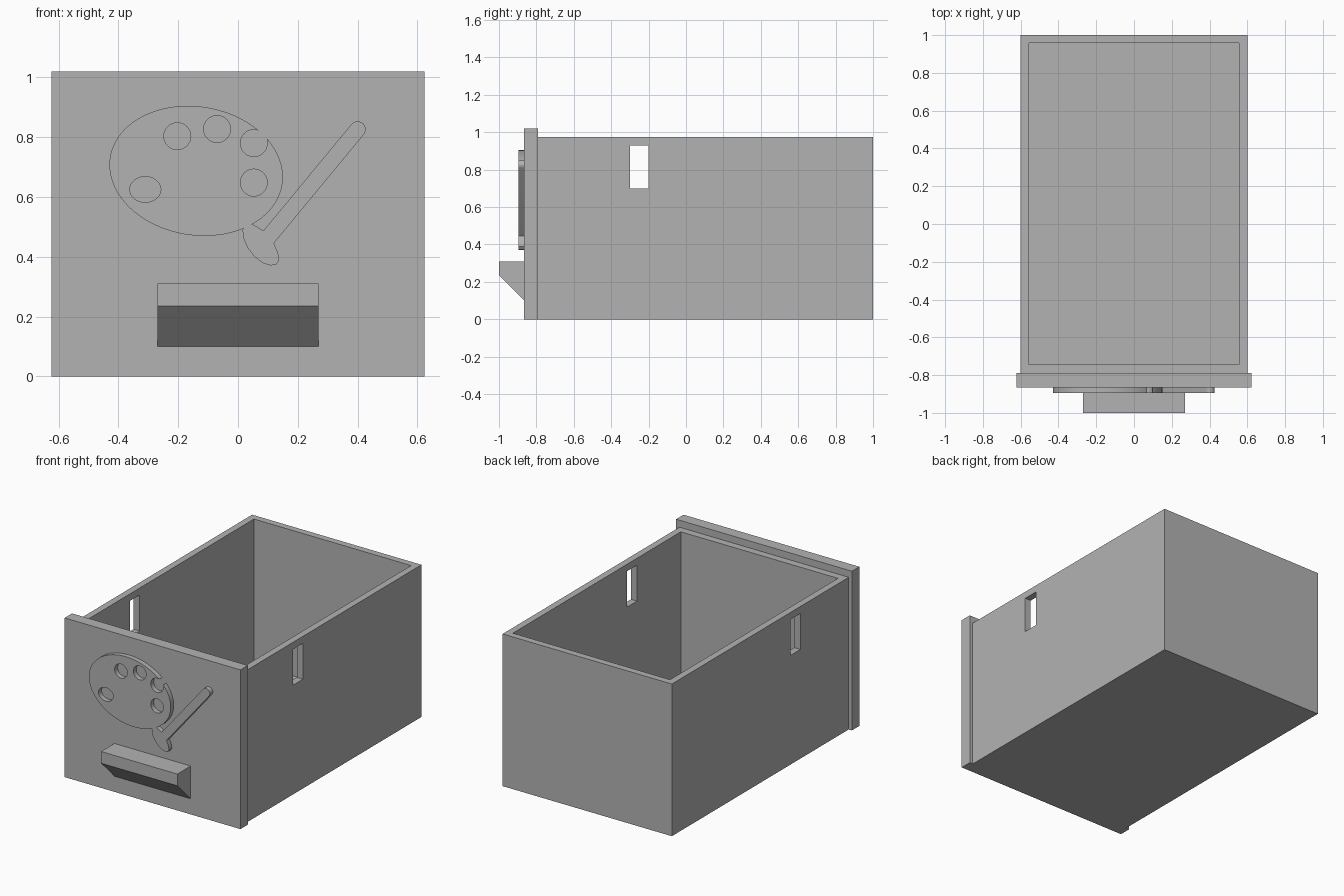
import bpy
import bmesh
from math import cos, sin, pi, radians
from mathutils import Vector

cube = bpy.data.objects.get("Cube")
if cube:
    bpy.data.objects.remove(cube, do_unlink=True)

# Single plain material
GREY = 0.45
grey = bpy.data.materials.new("plain grey")
grey.use_nodes = True
grey.diffuse_color = (GREY, GREY, GREY, 1)
grey.node_tree.nodes["Principled BSDF"].inputs["Base Color"].default_value = (GREY, GREY, GREY, 1)


def prism(name, outline, direction):
    """Extrude a closed outline of 3D points along a direction."""
    bm = bmesh.new()
    face = bm.faces.new([bm.verts.new(p) for p in outline])
    moved = bmesh.ops.extrude_face_region(bm, geom=[face])["geom"]
    bmesh.ops.translate(bm, vec=Vector(direction),
                        verts=[v for v in moved if isinstance(v, bmesh.types.BMVert)])
    bmesh.ops.recalc_face_normals(bm, faces=bm.faces)
    mesh = bpy.data.meshes.new(name)
    bm.to_mesh(mesh)
    bm.free()
    mesh.materials.append(grey)
    obj = bpy.data.objects.new(name, mesh)
    bpy.context.collection.objects.link(obj)
    return obj


def box(name, x, y, z):
    base = [(x[0], y[0], z[0]), (x[1], y[0], z[0]), (x[1], y[1], z[0]), (x[0], y[1], z[0])]
    return prism(name, base, (0, 0, z[1] - z[0]))


def combine(target, other, operation):
    """Apply a boolean and remove the helper."""
    mod = target.modifiers.new(operation.lower(), 'BOOLEAN')
    mod.operation = operation
    mod.solver = 'EXACT'
    mod.object = other
    bpy.context.view_layer.objects.active = target
    bpy.ops.object.modifier_apply(modifier=mod.name)
    bpy.data.objects.remove(other, do_unlink=True)


def ellipse(cx, cz, rx, rz, skew=0, n=32):
    return [(cx + rx * cos(2 * pi * i / n), cz + rz * sin(2 * pi * i / n - skew)) for i in range(n)]


PANEL_BACK, PANEL_FRONT, RELIEF_FRONT = -0.79, -0.865, -0.895


def relief(name, points, extra=0):
    """Raised plate on the panel; extra lengthens it at both ends for cutting."""
    outline = [(x, PANEL_FRONT + extra, z) for x, z in points]
    return prism(name, outline, (0, RELIEF_FRONT - PANEL_FRONT - 2 * extra, 0))


# Open drawer box with a slot through both side walls
body = box("drawer_box", (-0.6, 0.6), (PANEL_BACK, 1), (0, 0.975))
combine(body, box("cavity", (-0.557, 0.557), (-0.743, 0.957), (0.045, 1.2)), 'DIFFERENCE')
combine(body, box("side_slots", (-0.8, 0.8), (-0.3, -0.2), (0.7, 0.93)), 'DIFFERENCE')

# Front panel
box("front_panel", (-0.623, 0.623), (PANEL_FRONT, PANEL_BACK), (0, 1.02))

# Handle with sloping underside
profile = [(PANEL_FRONT, 0.31), (-1, 0.31), (-1, 0.235), (PANEL_FRONT, 0.1)]
prism("handle", [(-0.27, y, z) for y, z in profile], (0.54, 0, 0))

# Paint palette relief
palette = relief("palette_and_brush", ellipse(-0.14, 0.687, 0.29, 0.2175, 0.095, 96))
for cx, cz, rx, rz in [(-0.203, 0.803, 0.045, 0.045), (-0.07, 0.827, 0.045, 0.045),
                       (0.053, 0.78, 0.045, 0.045), (0.053, 0.648, 0.045, 0.045),
                       (-0.31, 0.625, 0.052, 0.043)]:
    combine(palette, relief("paint_well", ellipse(cx, cz, rx, rz), 0.02), 'DIFFERENCE')
notch = [(0.045, 0.822), (0.07, 0.823), (0.12, 0.84), (0.097, 0.797), (0.097, 0.78), (0.05, 0.78)]
combine(palette, relief("rim_notch", notch, 0.02), 'DIFFERENCE')

# Brush: rounded handle end, then the bristle head, joined to the palette
cap = [(0.4 + 0.027 * cos(radians(a)), 0.826 + 0.027 * sin(radians(a))) for a in range(-40, 145, 15)]
head = [(0.085, 0.487), (0.05, 0.508), (0.03, 0.51), (0.015, 0.49), (0.019, 0.46),
        (0.032, 0.43), (0.055, 0.4), (0.083, 0.379), (0.108, 0.371), (0.127, 0.373),
        (0.137, 0.388), (0.134, 0.412), (0.12, 0.445)]
combine(palette, relief("brush", cap + head), 'UNION')

bpy.ops.object.select_all(action='DESELECT')
palette.select_set(True)
bpy.context.view_layer.objects.active = palette
bpy.ops.object.shade_smooth_by_angle(angle=radians(25))
